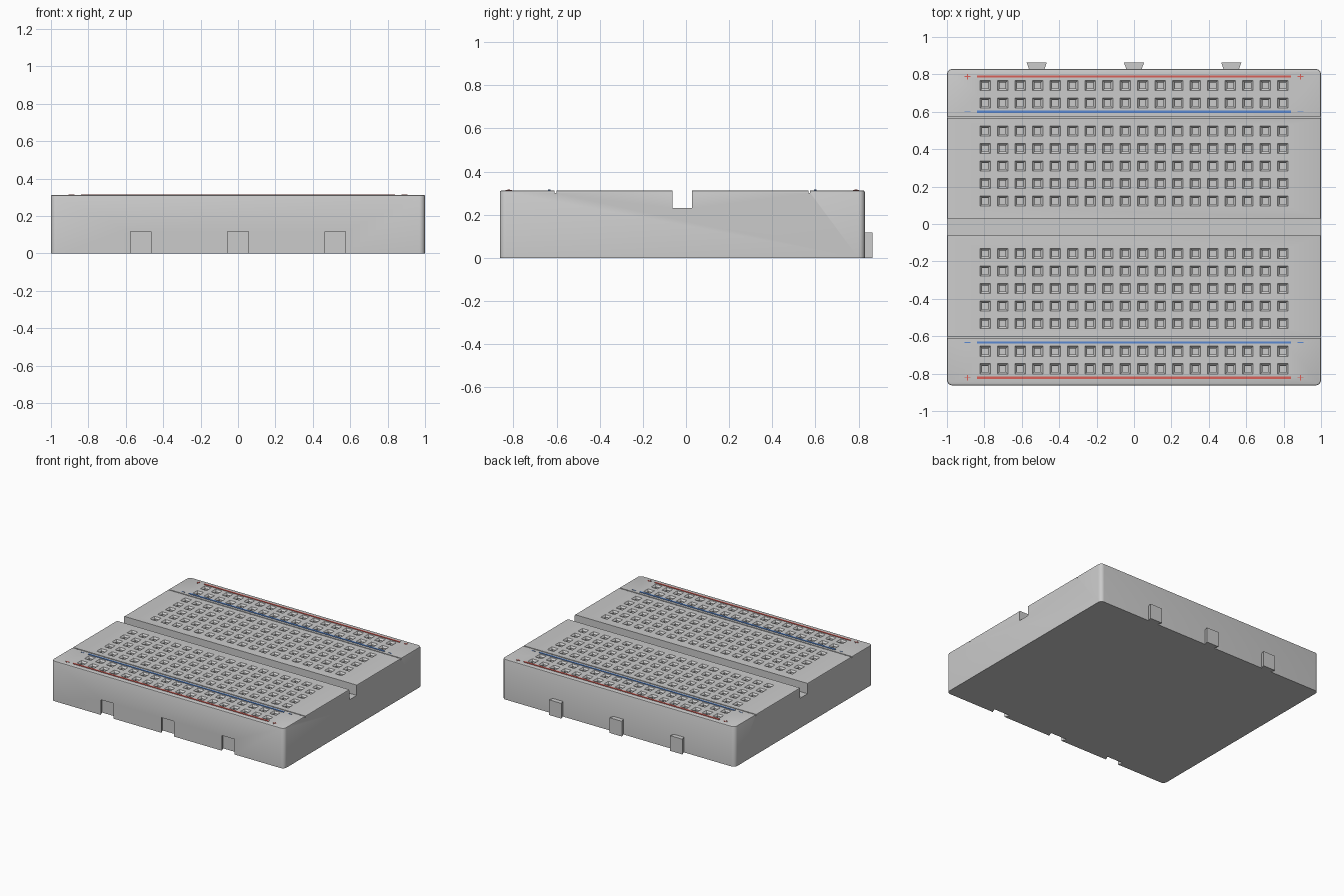
import bpy, bmesh
from mathutils import Vector, Matrix

if "Cube" in bpy.data.objects:
    bpy.data.objects.remove(bpy.data.objects["Cube"])

TOP, CY = 0.312, -0.017            # top surface height, y centre of the block
HX, HY = 1.0, 0.846                # block half sizes
FRONT, BACK = CY - HY, CY + HY
PITCH = 0.0936
KEYS = (-0.52, 0, 0.52)            # x of interlocking tabs and notches


def loft(bm, rings):
    """Closed solid through a list of equal-length point rings."""
    vs = [[bm.verts.new(p) for p in r] for r in rings]
    n = len(vs[0])
    bm.faces.new(vs[0][::-1])
    bm.faces.new(vs[-1])
    for a, b in zip(vs, vs[1:]):
        for i in range(n):
            j = (i + 1) % n
            bm.faces.new((a[i], a[j], b[j], b[i]))


def square(x, y, hx, hy, z):
    return [(x - hx, y - hy, z), (x + hx, y - hy, z), (x + hx, y + hy, z), (x - hx, y + hy, z)]


def box(bm, x, y, hx, hy, z0, z1):
    loft(bm, [square(x, y, hx, hy, z0), square(x, y, hx, hy, z1)])


def prism(bm, outline, z0, z1):
    loft(bm, [[(x, y, z) for x, y in outline] for z in (z0, z1)])


def finish(bm, name, color=None):
    bmesh.ops.recalc_face_normals(bm, faces=bm.faces)
    me = bpy.data.meshes.new(name)
    bm.to_mesh(me)
    bm.free()
    ob = bpy.data.objects.new(name, me)
    bpy.context.collection.objects.link(ob)
    if color:
        mat = bpy.data.materials.new(name + "_paint")
        mat.diffuse_color = (*color, 1)
        mat.use_nodes = True
        mat.node_tree.nodes["Principled BSDF"].inputs["Base Color"].default_value = mat.diffuse_color
        me.materials.append(mat)
    return ob


# Block with rounded vertical corners and a softened top rim
bm = bmesh.new()
box(bm, 0, CY, HX, HY, 0, TOP)
upright = [e for e in bm.edges if abs(e.verts[0].co.z - e.verts[1].co.z) > 0.1]
bmesh.ops.bevel(bm, geom=upright, offset=0.03, segments=6, profile=0.5, affect='EDGES')
rim = [e for e in bm.edges if all(v.co.z > TOP - 1e-4 for v in e.verts)]
bmesh.ops.bevel(bm, geom=rim, offset=0.007, segments=2, profile=0.5, affect='EDGES')
body = finish(bm, "board_body")

# Everything cut out of the block
bm = bmesh.new()
for side in (-1, 1):
    # pin holes: five terminal rows and two rail rows per side
    for off in [PITCH * k for k in (1.5, 2.5, 3.5, 4.5, 5.5)] + [0.664, 0.757]:
        for i in range(18):
            x, y = (i - 8.5) * PITCH, CY + side * off
            loft(bm, [square(x, y, h, h, z) for h, z in
                      ((0.016, TOP - 0.14), (0.016, TOP - 0.012), (0.037, TOP + 0.01))])
    # seam between rail and terminal area
    box(bm, 0, CY + side * 0.588, 1.1, 0.004, TOP - 0.012, TOP + 0.02)
# centre channel
box(bm, 0, CY, 1.1, 0.0455, 0.232, TOP + 0.05)
# dovetail notches in the front
for x in KEYS:
    d = 0.037
    prism(bm, [(x - 0.055, FRONT - 0.01), (x + 0.055, FRONT - 0.01), (x + 0.055, FRONT),
               (x + 0.07, FRONT + d), (x - 0.07, FRONT + d), (x - 0.055, FRONT)], -0.05, 0.118)
cutter = finish(bm, "cutouts")
cutter.hide_render = True

mod = body.modifiers.new("cut", 'BOOLEAN')
mod.operation, mod.solver, mod.object = 'DIFFERENCE', 'EXACT', cutter
bpy.ops.object.select_all(action='DESELECT')
body.select_set(True)
bpy.context.view_layer.objects.active = body
bpy.ops.object.modifier_apply(modifier="cut")
bpy.data.objects.remove(cutter)
bpy.ops.object.shade_smooth_by_angle(angle=0.5)

# Dovetail tabs on the back
bm = bmesh.new()
for x in KEYS:
    prism(bm, [(x - 0.038, BACK - 0.01), (x + 0.038, BACK - 0.01),
               (x + 0.054, BACK + 0.0345), (x - 0.054, BACK + 0.0345)], 0, 0.118)
finish(bm, "back_tabs")

# Painted rail stripes with polarity marks at both ends
for name, off, color in (("red_rail_stripes", 0.805, (0.7, 0.12, 0.1)),
                         ("blue_rail_stripes", 0.617, (0.1, 0.25, 0.65))):
    bm = bmesh.new()
    z0, z1 = TOP - 0.002, TOP + 0.004
    for side in (-1, 1):
        y = CY + side * off
        box(bm, 0, y, 0.84, 0.006, z0, z1)
        for x in (-0.89, 0.89):
            a, b = 0.015, 0.002
            if off > 0.7:
                prism(bm, [(x + u, y + v) for u, v in (
                    (-a, -b), (-b, -b), (-b, -a), (b, -a), (b, -b), (a, -b),
                    (a, b), (b, b), (b, a), (-b, a), (-b, b), (-a, b))], z0, z1 - 0.002)
            else:
                box(bm, x, y, a, b, z0, z1 - 0.002)
    finish(bm, name, color)
